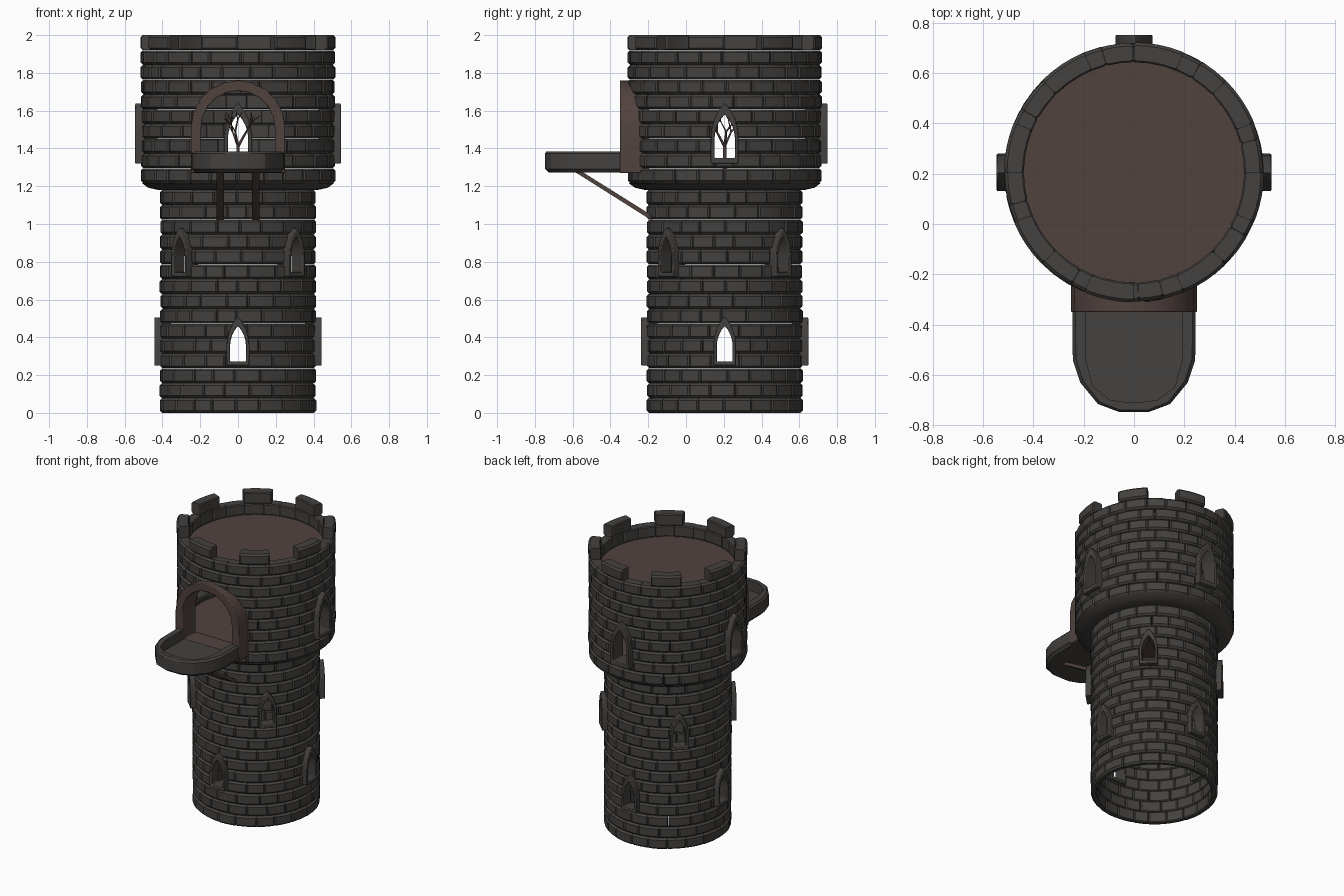
import bpy, bmesh, math, random
from mathutils import Vector

if "Cube" in bpy.data.objects:
    bpy.data.objects.remove(bpy.data.objects["Cube"])

random.seed(4)
CY = 0.205          # tower axis in y
TAU = math.tau


def material(name, rgb):
    m = bpy.data.materials.new(name)
    m.diffuse_color = (*rgb, 1)
    m.use_nodes = True
    m.node_tree.nodes["Principled BSDF"].inputs["Base Color"].default_value = m.diffuse_color
    return m


STONE = material("dark_stone", (0.058, 0.054, 0.050))
WOOD = material("brown_wood", (0.082, 0.055, 0.049))


def loft(bm, loops, wrap=False):
    """Join closed loops one after another; cap the ends or wrap round."""
    rows = [[bm.verts.new(p) for p in lp] for lp in loops]
    n = len(rows[0])
    for a, b in zip(rows, rows[1:] + (rows[:1] if wrap else [])):
        for i in range(n):
            bm.faces.new((a[i], a[(i + 1) % n], b[(i + 1) % n], b[i]))
    if not wrap:
        bm.faces.new(rows[0])
        bm.faces.new(rows[-1])


def finish(bm, name, mat, smooth=True, bevel=0):
    bmesh.ops.recalc_face_normals(bm, faces=bm.faces)
    me = bpy.data.meshes.new(name)
    bm.to_mesh(me)
    bm.free()
    ob = bpy.data.objects.new(name, me)
    bpy.context.collection.objects.link(ob)
    me.materials.append(mat)
    if smooth:
        bpy.ops.object.select_all(action='DESELECT')
        ob.select_set(True)
        bpy.context.view_layer.objects.active = ob
        bpy.ops.object.shade_smooth_by_angle(angle=math.radians(30))
    if bevel:
        b = ob.modifiers.new("bevel", 'BEVEL')
        b.width, b.segments = bevel, 2
    return ob


def polar(a, r, z, u=0):
    """Angle 0 faces the front; u is a sideways offset."""
    return Vector((math.sin(a) * r + math.cos(a) * u,
                   CY - math.cos(a) * r + math.sin(a) * u, z))


def brick(bm, a0, a1, r0, r1, z0, z1, seg=2, c=0.012):
    e, d = 0.018, 0.006
    angles = [a0] + [a0 + e + (a1 - a0 - 2 * e) * i / seg for i in range(seg + 1)] + [a1]
    rings = []
    for k, a in enumerate(angles):
        s = d if k in (0, len(angles) - 1) else 0
        o, i, h = r1 - s, r0 + s, c / 2
        prof = [(i + h, z0), (o - c, z0), (o, z0 + c), (o, z1 - c),
                (o - c, z1), (i + h, z1), (i, z1 - h), (i, z0 + h)]
        rings.append([polar(a, r, z) for r, z in prof])
    loft(bm, rings)


def courses(bm, n, count, r0, r1, z0, z1):
    h = (z1 - z0) / n
    for row in range(n):
        cuts = [(i + 0.5 * (row % 2) + random.uniform(-.15, .15)) * TAU / count
                for i in range(count)]
        for a, b in zip(cuts, cuts[1:] + [cuts[0] + TAU]):
            brick(bm, a + 0.001, b - 0.001, r0, r1 - random.uniform(0, 0.005),
                  z0 + row * h + 0.0004, z0 + (row + 1) * h - 0.0004)


# Brick walls: narrow shaft, wide head, eight merlons
bm = bmesh.new()
courses(bm, 15, 20, 0.372, 0.415, 0.0, 1.18)
courses(bm, 9, 24, 0.437, 0.516, 1.217, 1.92)
for k in range(8):
    a = TAU * (k / 8 - 1 / 16)
    brick(bm, a, a + TAU / 16, 0.437, 0.516, 1.9205, 2.0, 4)
wall = finish(bm, "brick_wall", STONE)

# Flared corbel ring under the head
bm = bmesh.new()
prof = [(0.372, 1.181), (0.425, 1.181), (0.475, 1.192), (0.508, 1.216), (0.372, 1.216)]
loft(bm, [[polar(TAU * i / 48, r, z) for r, z in prof] for i in range(48)], True)
finish(bm, "corbel_ring", STONE)

# Roof deck and upper room floor
for name, r, z0, z1 in (("roof_deck", 0.442, 1.815, 1.84), ("room_floor", 0.442, 1.265, 1.295)):
    bm = bmesh.new()
    loft(bm, [[polar(TAU * i / 48, r, z) for i in range(48)] for z in (z0, z1)])
    finish(bm, name, WOOD)


# Window and doorway frames, with matching cutters
def pointed(w, z0, z1):
    half = [(1, 0), (1, .45), (.92, .6), (.72, .75), (.4, .89)]
    full = half + [(0, 1)] + [(-u, z) for u, z in reversed(half)]
    return [(u * w, z0 + z * (z1 - z0)) for u, z in full]


def rounded(w, z0, zs):
    arc = [(w * math.cos(math.pi * i / 10), zs + w * math.sin(math.pi * i / 10))
           for i in range(11)]
    return [(w, z0)] + arc + [(-w, z0)]


cut = bmesh.new()


def frame(name, outer, inner, a, r0, r1, mat):
    bm = bmesh.new()
    loft(bm, [[polar(a, r, z, u) for u, z in lp]
              for lp, r in ((outer, r0), (outer, r1), (inner, r1), (inner, r0))], True)
    finish(bm, name, mat, bevel=0.005)
    mid = [((p[0] + q[0]) / 2, (p[1] + q[1]) / 2) for p, q in zip(outer, inner)]
    loft(cut, [[polar(a, r, z, u) for u, z in mid] for r in (r0 - 0.05, r1 + 0.05)])


for k in range(4):
    a = k * TAU / 4
    frame("lower_window_frame", pointed(.06, .25, .508), pointed(.042, .272, .46),
          a, 0.355, 0.443, STONE)
    frame("middle_window_frame", pointed(.06, .722, .98), pointed(.042, .744, .932),
          a + TAU / 8, 0.355, 0.443, STONE)
    if k:
        frame("upper_window_frame", pointed(.074, 1.32, 1.64), pointed(.054, 1.35, 1.58),
              a, 0.425, 0.545, STONE)
frame("balcony_door_frame", rounded(.25, 1.27, 1.51), rounded(.195, 1.31, 1.51),
      0, 0.40, 0.555, WOOD)

cutter = finish(cut, "opening_cutters", STONE, smooth=False)
cutter.hide_render = True
cutter.hide_viewport = True
mod = wall.modifiers.new("openings", 'BOOLEAN')
mod.operation, mod.solver, mod.object = 'DIFFERENCE', 'EXACT', cutter

# Balcony: U-shaped parapet and slab
half_out = [(.245, -.335), (.243, -.54), (.213, -.63), (.143, -.715), (.057, -.747)]
half_in = [(.19, -.335), (.19, -.545), (.163, -.645), (.095, -.698), (.04, -.706)]


def mirrored(h):
    return h + [(-x, y) for x, y in reversed(h)]


out, inn = mirrored(half_out), mirrored(half_in)
bm = bmesh.new()
loft(bm, [[(*o, 1.29), (*o, 1.372), (o[0] * .95, o[1] + .008, 1.385), (*i, 1.385), (*i, 1.29)]
          for o, i in zip(out, inn)])
finish(bm, "balcony_parapet", STONE)
bm = bmesh.new()
loft(bm, [[(x * .93, y * .97, 1.272) for x, y in out], [(*p, 1.292) for p in out]])
loft(bm, [[(*p, z) for p in inn] for z in (1.28, 1.315)])
finish(bm, "balcony_slab", STONE)

# Diagonal struts under the balcony
for s in (-1, 1):
    bm = bmesh.new()
    loft(bm, [[(s * .095 + dx, y, z) for y, z in
               ((-.60, 1.283), (-.56, 1.283), (-.18, 1.045), (-.18, 1.018))]
              for dx in (-.02, .02)])
    finish(bm, "balcony_strut", WOOD)

# Thin bare branches inside the upper room
cu = bpy.data.curves.new("indoor_branches", 'CURVE')
cu.dimensions, cu.bevel_depth, cu.bevel_resolution = '3D', 0.012, 0


def branch(p, d, length, rad, depth):
    q = p + d * length
    sp = cu.splines.new('POLY')
    sp.points.add(1)
    for pt, co, r in zip(sp.points, (p, q), (rad, rad * .7)):
        pt.co, pt.radius = (*co, 1), r
    if depth:
        turn = random.uniform(0, TAU)
        for k in range(3 if depth > 2 else 2):
            a = turn + k * TAU / (3 if depth > 2 else 2)
            nd = (d + Vector((math.cos(a), math.sin(a), 0.1)) * .6).normalized()
            branch(q, nd, length * .75, rad * .65, depth - 1)


branch(Vector((0, CY, 1.29)), Vector((0, 0, 1)), 0.12, 1.0, 3)
cu.materials.append(WOOD)
bpy.context.collection.objects.link(bpy.data.objects.new("indoor_branches", cu))
